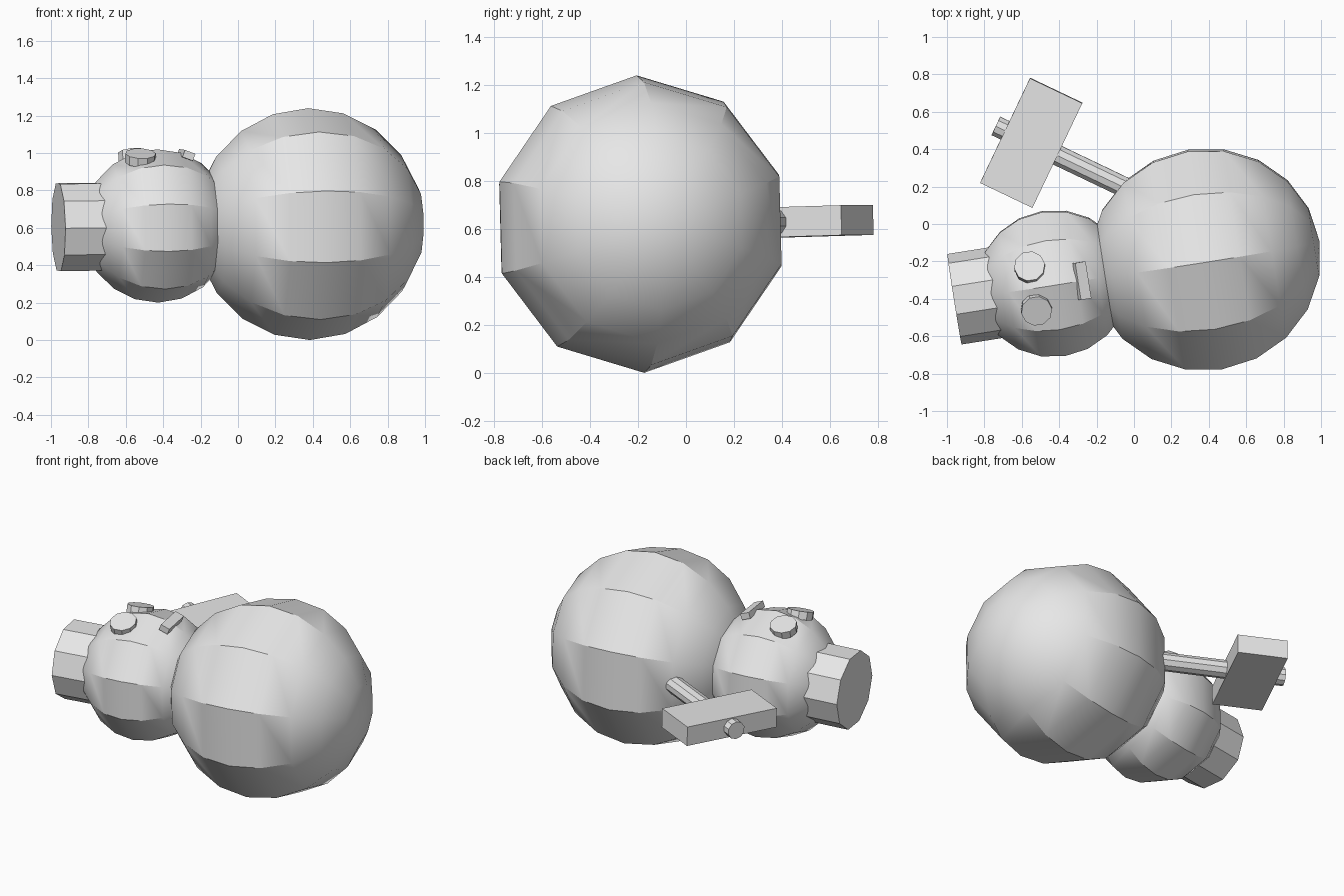
import bpy, bmesh, math
from mathutils import Matrix, Vector

if "Cube" in bpy.data.objects:
    bpy.data.objects.remove(bpy.data.objects["Cube"])

grey = bpy.data.materials.new("plain_grey")
grey.diffuse_color = (0.8, 0.8, 0.8, 1)
grey.use_nodes = True
grey.node_tree.nodes["Principled BSDF"].inputs["Base Color"].default_value = grey.diffuse_color

R = lambda deg, axis: Matrix.Rotation(math.radians(deg), 4, axis)
T = lambda x, y, z: Matrix.Translation((x, y, z))

# Frame of the toppled figure: local x runs from the head to the body
LYING = T(0.38, -0.19, 0.62) @ R(9, 'Z') @ R(-0.7, 'Y') @ R(1.4, 'X')
HEAD_X = -0.82


def finish(bm, name, matrix):
    bmesh.ops.remove_doubles(bm, verts=bm.verts[:], dist=1e-5)
    bmesh.ops.transform(bm, matrix=LYING @ matrix, verts=bm.verts[:])
    bmesh.ops.recalc_face_normals(bm, faces=bm.faces[:])
    mesh = bpy.data.meshes.new(name)
    bm.to_mesh(mesh)
    bm.free()
    mesh.materials.append(grey)
    obj = bpy.data.objects.new(name, mesh)
    bpy.context.collection.objects.link(obj)
    return obj


def lathe(name, profile, matrix, start=90, sides=10):
    """Spin (x, radius) points round the local x axis."""
    bm = bmesh.new()
    rings = []
    for x, r in profile:
        ring = []
        for i in range(sides):
            a = math.radians(start) + math.tau * i / sides
            ring.append(bm.verts.new((x, r * math.cos(a), r * math.sin(a))))
        rings.append(ring)
    for lo, hi in zip(rings, rings[1:]):
        for i in range(sides):
            j = (i + 1) % sides
            bm.faces.new((lo[i], lo[j], hi[j], hi[i]))
    for ring, (x, r) in ((rings[0], profile[0]), (rings[-1], profile[-1])):
        if r > 1e-4:
            bm.faces.new(ring)
    return finish(bm, name, matrix)


def ball(name, radius, matrix):
    pts = [(-radius * math.cos(math.pi * k / 10),
            radius * math.sin(math.pi * k / 10)) for k in range(11)]
    return lathe(name, pts, matrix)


def box(name, size, matrix):
    bm = bmesh.new()
    bmesh.ops.create_cube(bm, size=1)
    bmesh.ops.scale(bm, vec=Vector(size), verts=bm.verts[:])
    return finish(bm, name, matrix)


# Two snowballs and the hat
ball("body", 0.62, Matrix())
ball("head", 0.41, T(HEAD_X, 0, 0))
lathe("hat", [(-0.537, 0.245), (-0.2, 0.245)], T(HEAD_X, 0, 0), start=0)

# Button eyes, tilted outwards, and the bar mouth
for side, name in ((1, "left_eye"), (-1, "right_eye")):
    lathe(name, [(-0.05, 0.083), (0, 0.083)],
          T(HEAD_X - 0.108, side * 0.122, 0.392) @ R(-18 * side, 'X') @ R(-90, 'Y'))
box("mouth", (0.06, 0.2, 0.04), T(HEAD_X + 0.157, 0, 0.378) @ R(21, 'Y'))

# Mallet held out at the back: block head on a round handle
mallet = T(HEAD_X, 0.762, 0) @ R(-34.5, 'Z')
box("mallet_head", (0.31, 0.62, 0.125), mallet)
lathe("mallet_handle", [(-0.21, 0.057), (0.8, 0.057)], mallet)

# Soft shading that keeps the hard edges
bpy.ops.object.select_all(action='SELECT')
bpy.context.view_layer.objects.active = bpy.data.objects["body"]
bpy.ops.object.shade_smooth_by_angle(angle=math.radians(30))
